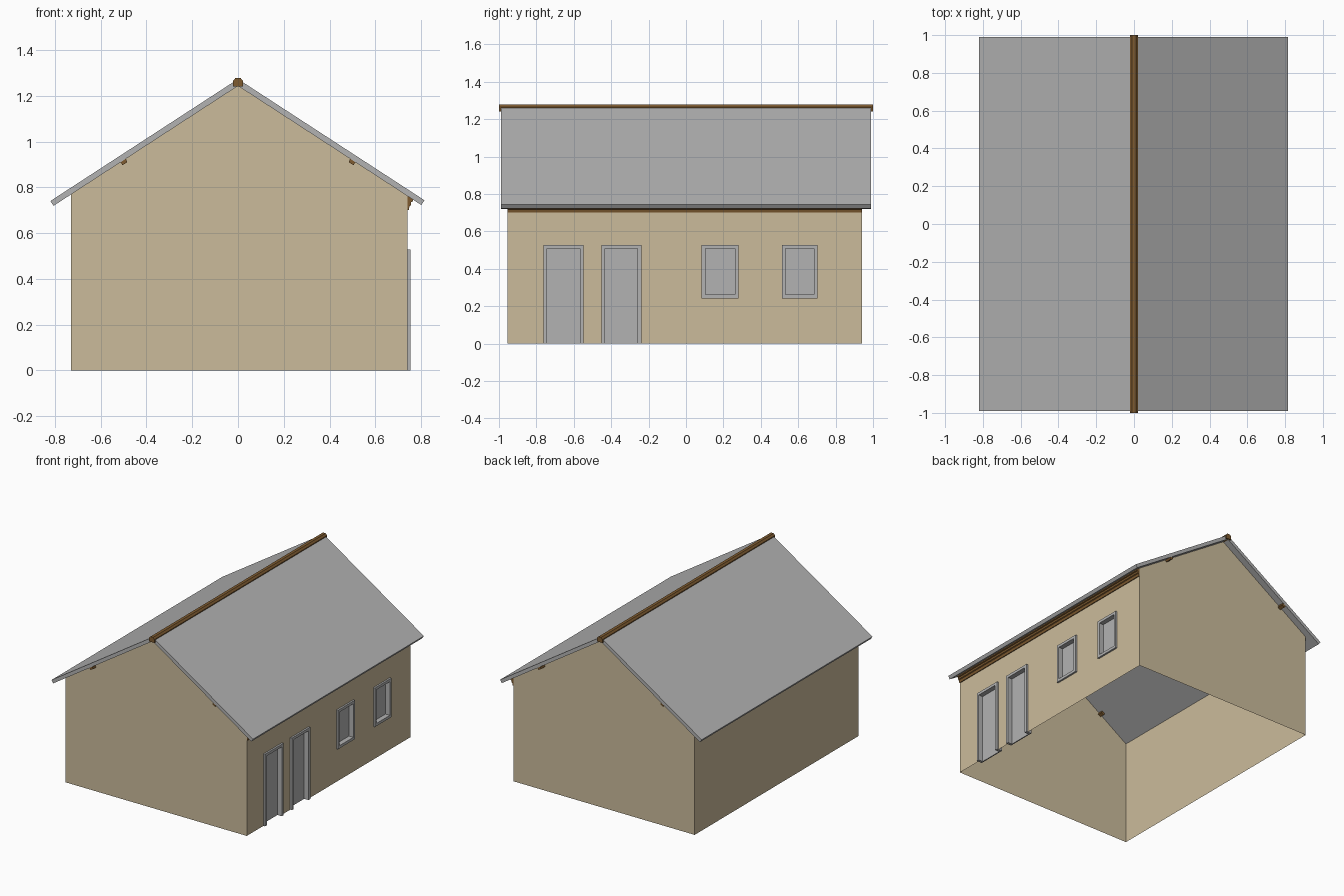
import bpy
import bmesh

cube = bpy.data.objects.get("Cube")
if cube:
    bpy.data.objects.remove(cube, do_unlink=True)


def material(name, rgb):
    m = bpy.data.materials.new(name)
    m.use_nodes = True
    m.diffuse_color = (*rgb, 1)
    m.node_tree.nodes["Principled BSDF"].inputs["Base Color"].default_value = (*rgb, 1)
    return m


BEIGE = material("beige plaster", (0.60, 0.50, 0.33))
GREY = material("light grey", (0.45, 0.45, 0.45))
BROWN = material("brown timber", (0.21, 0.105, 0.03))


def finish(name, bm, mat):
    mesh = bpy.data.meshes.new(name)
    bm.to_mesh(mesh)
    bm.free()
    mesh.materials.append(mat)
    obj = bpy.data.objects.new(name, mesh)
    bpy.context.collection.objects.link(obj)
    return obj


def sheet(name, points, mat):
    bm = bmesh.new()
    bm.faces.new([bm.verts.new(p) for p in points])
    return finish(name, bm, mat)


def prism(name, profile, y0, y1, mat):
    """Extrude an (x, z) profile along y."""
    bm = bmesh.new()
    face = bm.faces.new([bm.verts.new((x, y0, z)) for x, z in profile])
    out = bmesh.ops.extrude_face_region(bm, geom=[face])
    verts = [g for g in out["geom"] if isinstance(g, bmesh.types.BMVert)]
    bmesh.ops.translate(bm, verts=verts, vec=(0, y1 - y0, 0))
    bmesh.ops.recalc_face_normals(bm, faces=bm.faces)
    return finish(name, bm, mat)


def box(name, x, y, z, mat):
    return prism(name, [(x[0], z[0]), (x[1], z[0]), (x[1], z[1]), (x[0], z[1])], *y, mat)


LEFT, RIGHT, FRONT, BACK = -0.73, 0.74, -0.955, 0.942
SLOPE, PEAK = 0.65, 1.243


def under(x):
    """Height of the roof underside."""
    return PEAK - SLOPE * abs(x)


# Gable walls and plain side wall
gable = [(LEFT, 0), (RIGHT, 0), (RIGHT, under(RIGHT)), (0, PEAK), (LEFT, under(LEFT))]
sheet("front_gable_wall", [(x, FRONT, z) for x, z in gable], BEIGE)
sheet("back_gable_wall", [(x, BACK, z) for x, z in reversed(gable)], BEIGE)
sheet("plain_side_wall", [(LEFT, BACK, 0), (LEFT, FRONT, 0),
                          (LEFT, FRONT, under(LEFT)), (LEFT, BACK, under(LEFT))], BEIGE)

# Side wall with openings: a grid of faces that skips doors and windows
SILL, HEAD = 0.242, 0.528
openings = [("front_door", -0.762, -0.548, 0), ("second_door", -0.452, -0.238, 0),
            ("front_window", 0.083, 0.281, SILL), ("back_window", 0.512, 0.704, SILL)]
ys = sorted([FRONT, BACK] + [o[1] for o in openings] + [o[2] for o in openings])
zs = [0, SILL, HEAD, under(RIGHT)]
bm = bmesh.new()
for y0, y1 in zip(ys, ys[1:]):
    for z0, z1 in zip(zs, zs[1:]):
        if any(a <= y0 < b and s <= z0 < HEAD for _, a, b, s in openings):
            continue
        bm.faces.new([bm.verts.new((RIGHT, y, z))
                      for y, z in ((y0, z0), (y1, z0), (y1, z1), (y0, z1))])
bmesh.ops.remove_doubles(bm, verts=bm.verts, dist=0.0001)
bmesh.ops.dissolve_limit(bm, angle_limit=0.01, verts=bm.verts, edges=bm.edges)
finish("entrance_side_wall", bm, BEIGE)

# Door and window frames with recessed panels
DEPTH = (0.71, 0.753)
for name, y0, y1, z0 in openings:
    w = 0.02
    box(name + "_jamb_a", DEPTH, (y0, y0 + w), (z0, HEAD), GREY)
    box(name + "_jamb_b", DEPTH, (y1 - w, y1), (z0, HEAD), GREY)
    box(name + "_head", DEPTH, (y0 + w, y1 - w), (HEAD - w, HEAD), GREY)
    if z0:
        box(name + "_sill", DEPTH, (y0 + w, y1 - w), (z0, z0 + w), GREY)
    box(name + "_panel", (0.71, 0.718), (y0 + w, y1 - w), (z0 + w if z0 else 0, HEAD - w), GREY)

# Roof slopes with square-cut eaves
THICK = 0.03
for name, s, eave in (("left_roof_slope", 1, 0.815), ("right_roof_slope", -1, 0.82)):
    inner = eave - 0.014
    prism(name, [(0, PEAK), (s * inner, under(inner)),
                 (s * eave, under(eave) + THICK), (0, PEAK + THICK)], -0.99, 0.99, GREY)

# Ridge beam
half = [(0.022, 1.24), (0.022, 1.265), (0.011, 1.278)]
prism("ridge_beam", half + [(-x, z) for x, z in reversed(half)], -1, 1, BROWN)

# Purlin ends poking through the gables
for s in (-1, 1):
    for end, y0, y1 in (("front", -0.988, -0.92), ("back", 0.91, 0.988)):
        prism("purlin_end_" + end, [(s * x, z) for x, z in (
            (0.484, 0.909), (0.505, 0.897), (0.513, under(0.513)), (0.490, under(0.490)))],
            y0, y1, BROWN)

# Stepped timber cornice under the entrance-side eave
prism("eave_cornice", [(0.74, 0.70), (0.746, 0.70), (0.75, 0.718), (0.756, 0.722),
                       (0.757, 0.735), (0.764, 0.738), (0.764, under(0.764)),
                       (0.74, under(0.74))], FRONT, BACK, BROWN)
